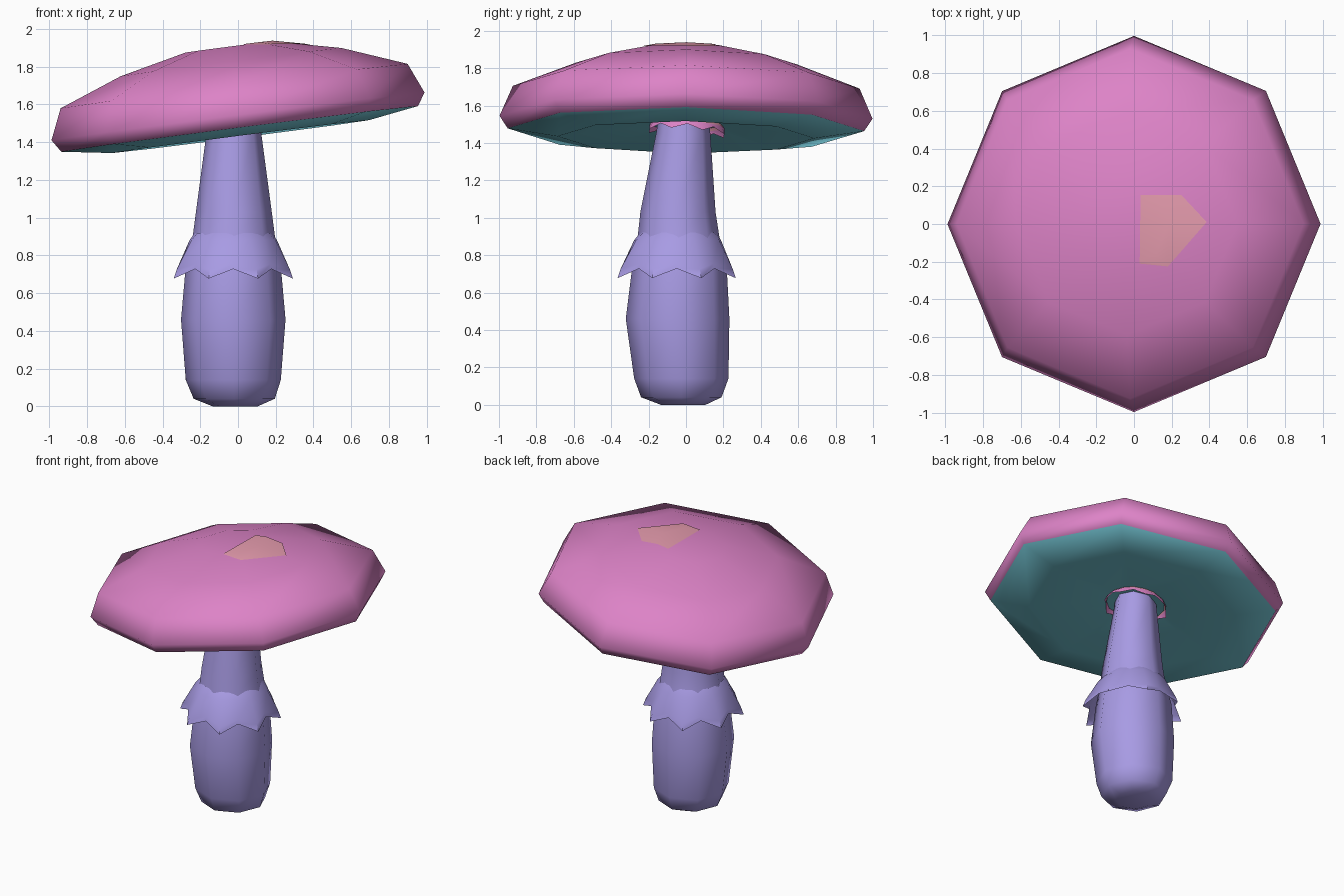
import bpy, bmesh, math
from mathutils import Matrix, Vector

if "Cube" in bpy.data.objects:
    bpy.data.objects.remove(bpy.data.objects["Cube"])


def material(name, r, g, b):
    m = bpy.data.materials.new(name)
    lin = [((c / 255 + 0.055) / 1.055) ** 2.4 for c in (r, g, b)]
    m.diffuse_color = (*lin, 1)
    m.use_nodes = True
    m.node_tree.nodes["Principled BSDF"].inputs["Base Color"].default_value = m.diffuse_color
    return m


PINK = material("cap pink", 221, 131, 199)
SALMON = material("pale salmon", 230, 156, 174)
TEAL = material("gill teal", 118, 202, 217)
LAVENDER = material("stem lavender", 168, 155, 228)


def loft(rings, sides, close_start=False, close_end=False):
    """Rings are (x, y, z, radius) or (x, y, z, radius, valley_z, valley_radius)."""
    bm = bmesh.new()
    loops = []
    for x, y, z, r, *valley in rings:
        loop = []
        for i in range(sides):
            a = math.tau * i / sides
            h, rad = z, r
            if valley and i % 2 == 0:
                h, rad = valley
            loop.append(bm.verts.new((x + rad * math.cos(a), y + rad * math.sin(a), h)))
        loops.append(loop)
    for lo, hi in zip(loops, loops[1:]):
        for i in range(sides):
            j = (i + 1) % sides
            bm.faces.new((lo[i], lo[j], hi[j], hi[i]))
    if close_start:
        bm.faces.new(loops[0][::-1])
    if close_end:
        bm.faces.new(loops[-1])
    bm.normal_update()
    return bm


def finish(name, bm, mats, angle=50):
    me = bpy.data.meshes.new(name)
    bm.to_mesh(me)
    bm.free()
    for m in mats:
        me.materials.append(m)
    ob = bpy.data.objects.new(name, me)
    bpy.context.collection.objects.link(ob)
    bpy.ops.object.select_all(action='DESELECT')
    ob.select_set(True)
    bpy.context.view_layer.objects.active = ob
    bpy.ops.object.shade_smooth_by_angle(angle=math.radians(angle))
    return ob


# tilted frame of the cap
TILT = (Matrix.Translation((0, 0, 1.537))
        @ Matrix.Rotation(math.radians(-0.45), 4, 'X')
        @ Matrix.Rotation(math.radians(-7.3), 4, 'Y'))


def cap_mesh():
    """Cap with dished gills below; everything under the rim is material 1."""
    bm = loft([(0, 0, -0.025, 0.13), (0, 0, -0.108, 0.686), (0, 0, -0.067, 0.953),
               (0, 0, 0, 0.997), (0, 0, 0.162, 0.927), (0, 0, 0.29, 0.59),
               (0, 0, 0.371, 0.232)], 8, close_start=True, close_end=True)
    for f in bm.faces:
        if f.calc_center_median().z < -0.04 or f.normal.z < -0.9:
            f.material_index = 1 if f.normal.z < -0.7 else 0
    bm.transform(TILT)
    return bm


# cap and gills
finish("cap_and_gills", cap_mesh(), [PINK, TEAL], 100)

# pale patch: a thin copy of the cap top trimmed to a polygon
patch = cap_mesh()
outline = [(0.035, 0.155), (0.25, 0.155), (0.385, 0.01), (0.18, -0.225), (0.03, -0.21)]
for (x0, y0), (x1, y1) in zip(outline, outline[1:] + outline[:1]):
    bmesh.ops.bisect_plane(patch, geom=patch.verts[:] + patch.edges[:] + patch.faces[:],
                           plane_co=(x0, y0, 0), plane_no=Vector((y0 - y1, x1 - x0, 0)),
                           clear_outer=True)
low = [v for v in patch.verts if v.co.z < 1.75]
bmesh.ops.delete(patch, geom=low, context='VERTS')
bmesh.ops.translate(patch, verts=patch.verts[:], vec=(0, 0, 0.004))
for f in patch.faces:
    f.material_index = 0
finish("cap_patch", patch, [SALMON])

# stem
stem = loft([(-0.015, -0.015, 0.0, 0.12), (-0.02, -0.025, 0.04, 0.215),
             (-0.025, -0.025, 0.14, 0.252), (-0.025, -0.045, 0.46, 0.277),
             (-0.025, -0.035, 0.73, 0.253), (-0.022, -0.04, 0.90, 0.218),
             (-0.022, -0.043, 1.03, 0.201), (-0.022, -0.015, 1.45, 0.145),
             (-0.022, -0.012, 1.56, 0.132)], 8, close_start=True, close_end=True)
finish("stem", stem, [LAVENDER])

# ragged skirt around the stem
skirt = loft([(-0.025, -0.05, 0.677, 0.342, 0.728, 0.285),
              (-0.025, -0.05, 0.725, 0.325, 0.755, 0.278),
              (-0.025, -0.045, 0.88, 0.24, 0.88, 0.232),
              (-0.025, -0.04, 0.92, 0.205)], 16)
finish("skirt", skirt, [LAVENDER])

# small ragged collar where the stem meets the cap, paler towards the top
collar = loft([(0, 0, -0.018, 0.218, 0.01, 0.2), (0, 0, 0.025, 0.2),
               (0, 0, 0.075, 0.15)], 16)
for f in collar.faces:
    f.material_index = 1 if f.calc_center_median().z > 0.03 else 0
collar.transform(Matrix.Translation((-0.01, 0.005, 1.468))
                 @ Matrix.Rotation(math.radians(-4), 4, 'X')
                 @ Matrix.Rotation(math.radians(-7.3), 4, 'Y'))
finish("collar", collar, [PINK, SALMON])
